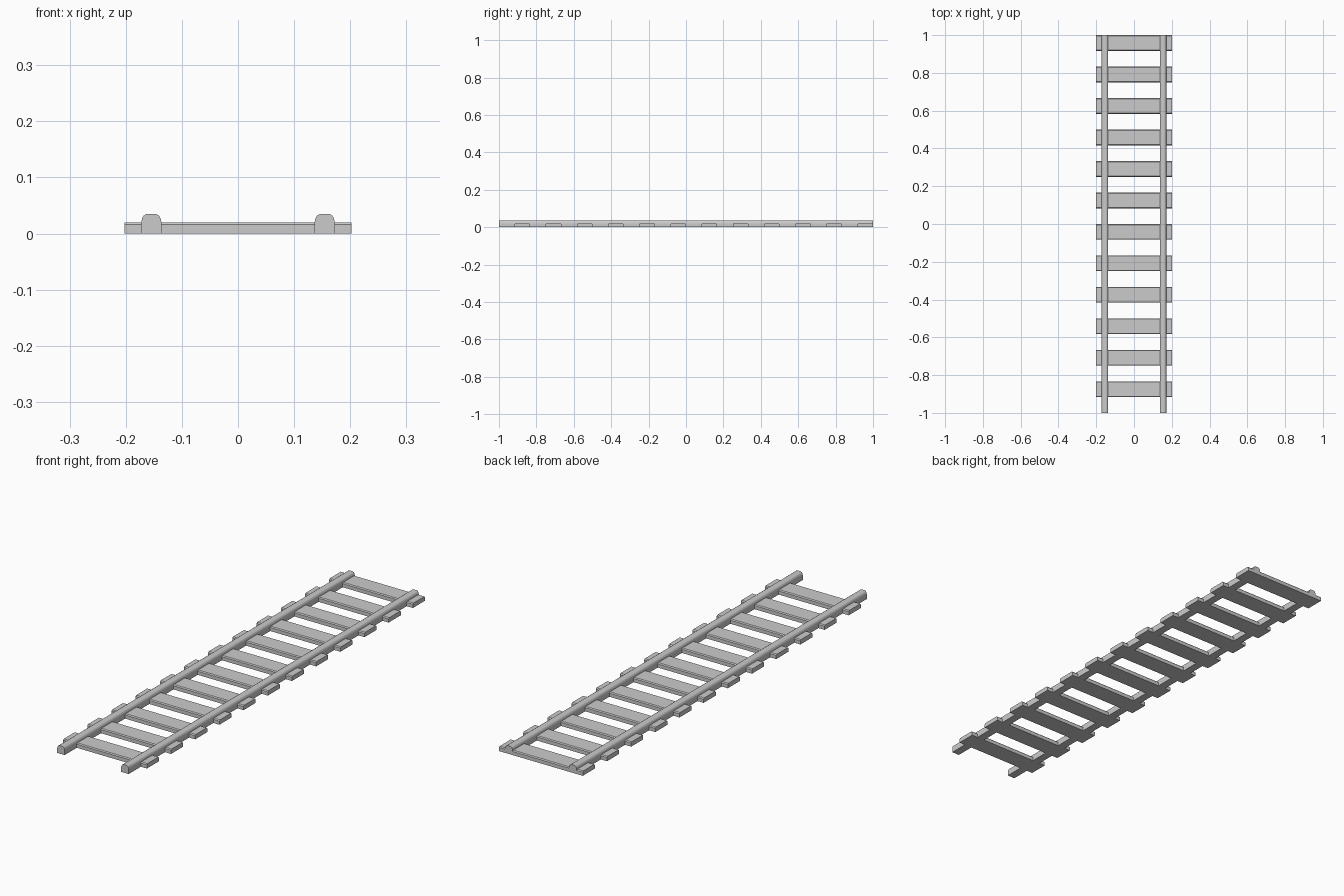
import bpy, bmesh

if "Cube" in bpy.data.objects:
    bpy.data.objects.remove(bpy.data.objects["Cube"])


def extrude_profile(name, pts, axis, start, end):
    """Extrude a closed 2D profile (u, z) along the x or y axis."""
    bm = bmesh.new()
    place = (lambda u, z, t: (t, u, z)) if axis == 'x' else (lambda u, z, t: (u, t, z))
    face = bm.faces.new([bm.verts.new(place(u, z, start)) for u, z in pts])
    ext = bmesh.ops.extrude_face_region(bm, geom=[face])
    moved = [v for v in ext['geom'] if isinstance(v, bmesh.types.BMVert)]
    bmesh.ops.translate(bm, verts=moved, vec=place(0, 0, end - start))
    bmesh.ops.recalc_face_normals(bm, faces=bm.faces)
    mesh = bpy.data.meshes.new(name)
    bm.to_mesh(mesh)
    bm.free()
    obj = bpy.data.objects.new(name, mesh)
    bpy.context.collection.objects.link(obj)
    return obj


# Sleepers: flat planks with slightly eased upper long edges
W, H, C = 0.0833, 0.02, 0.004
plank = [(0, 0), (W, 0), (W, H - C), (W - C, H), (C, H), (0, H - C)]
for i in range(12):
    y = 1 - i / 6 - W
    extrude_profile(f"sleeper_{i + 1}", [(y + u, z) for u, z in plank], 'x', -0.202, 0.202)

# Rails: upright sides with a rounded head
half = [(0.018, 0), (0.018, 0.02), (0.0165, 0.027), (0.0135, 0.032), (0.008, 0.0352)]
head = half + [(-u, z) for u, z in reversed(half)]
for side, cx in (("left", -0.1545), ("right", 0.1545)):
    extrude_profile(f"rail_{side}", [(cx + u, z) for u, z in head], 'y', -1, 1)
